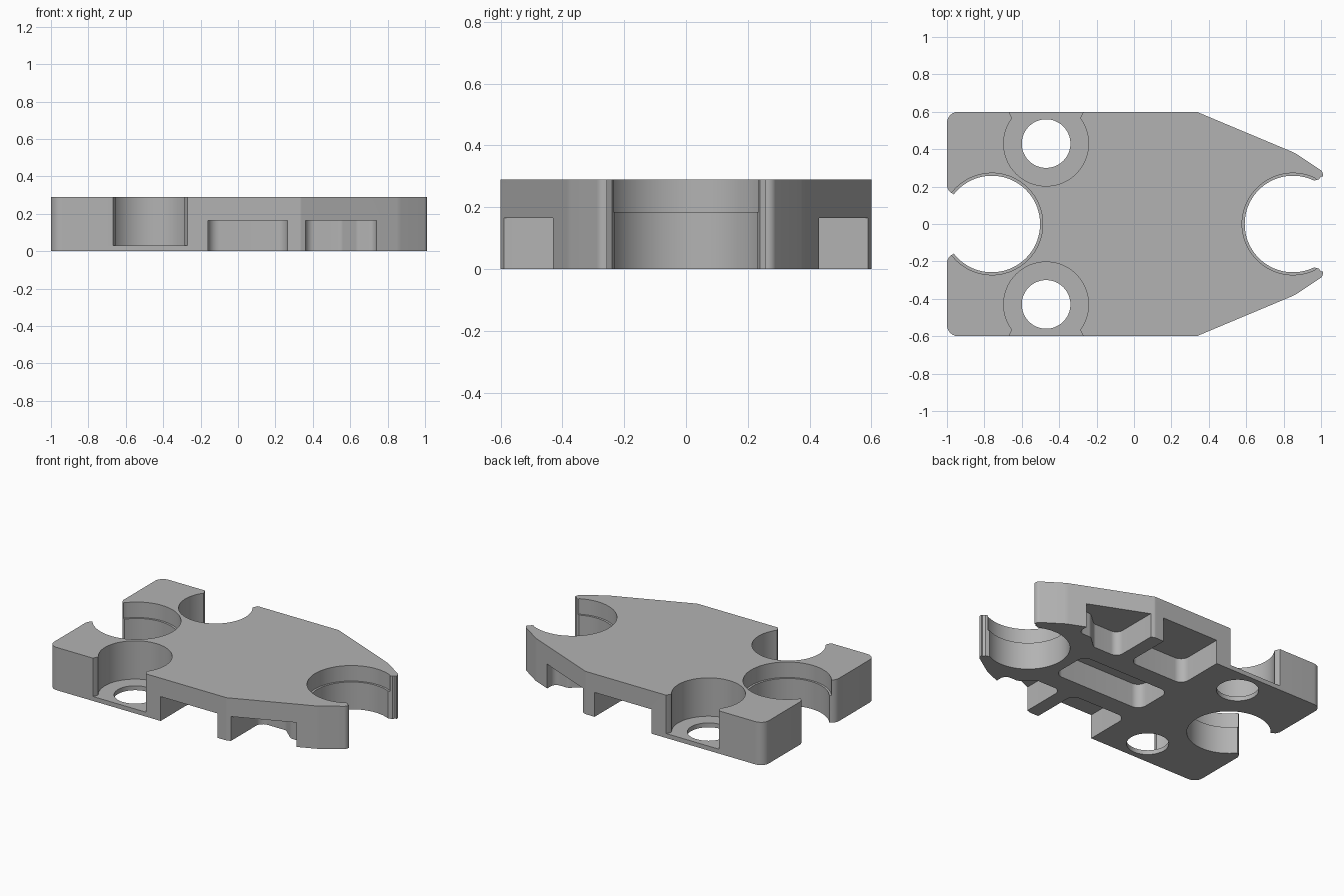
import bpy, bmesh, math
from mathutils import Vector

cube = bpy.data.objects.get("Cube")
if cube:
    bpy.data.objects.remove(cube, do_unlink=True)

TOP, POCKET, LEDGE, FLOOR = 0.29, 0.165, 0.195, 0.03


def rounded(corners, steps=8):
    """Outline from (x, y, radius) corners, each replaced by a true fillet arc."""
    out = []
    for i, (x, y, r) in enumerate(corners):
        p = Vector((x, y))
        a = (Vector(corners[i - 1][:2]) - p).normalized()
        b = (Vector(corners[(i + 1) % len(corners)][:2]) - p).normalized()
        if r == 0:
            out.append(p)
            continue
        half = a.angle(b) / 2
        centre = p + (a + b).normalized() * (r / math.sin(half))
        start = p + a * (r / math.tan(half)) - centre
        end = p + b * (r / math.tan(half)) - centre
        for k in range(steps + 1):
            t = k / steps
            out.append(centre + start.lerp(end, t).normalized() * r)
    return out


def arc(cx, cy, r, a0, a1, steps=56):
    angles = [math.radians(a0 + (a1 - a0) * k / steps) for k in range(steps + 1)]
    return [Vector((cx + r * math.cos(a), cy + r * math.sin(a))) for a in angles]


def mirrored(points, side):
    return [Vector((p.x, p.y * side)) for p in points]


def prism(name, points, z0, z1):
    bm = bmesh.new()
    base = bm.faces.new([bm.verts.new((p.x, p.y, z0)) for p in points])
    top = bmesh.ops.extrude_face_region(bm, geom=[base])["geom"]
    bmesh.ops.translate(bm, vec=(0, 0, z1 - z0),
                        verts=[v for v in top if isinstance(v, bmesh.types.BMVert)])
    bmesh.ops.recalc_face_normals(bm, faces=bm.faces)
    mesh = bpy.data.meshes.new(name)
    bm.to_mesh(mesh)
    bm.free()
    obj = bpy.data.objects.new(name, mesh)
    bpy.context.collection.objects.link(obj)
    return obj


# Plate outline, half of it mirrored across the long axis
half = [(-1, 0.6, 0.06), (0.335, 0.6, 0.03), (0.86, 0.38, 0.15), (1.01, 0.28, 0.03)]
lower = [(x, -y, r) for x, y, r in reversed(half)]
plate = prism("bracket_plate", rounded(half + lower), 0, TOP)

cutters = []


def cut(name, points, z0, z1):
    cutter = prism(name, points, z0, z1)
    cutter.hide_render = True
    cutters.append(cutter)


# Round end notches, slightly wider above the ledge
for label, r, z0, z1 in (("lower", 0.258, -0.1, LEDGE), ("upper", 0.272, LEDGE - 0.01, 0.5)):
    lip = [Vector(p) for p in ((-0.975, 0.165), (-0.99, 0.177), (-1.0, 0.2), (-1.1, 0.2))]
    rear = arc(-0.76, 0, r, -142, 142) + lip + mirrored(lip[::-1], -1)
    cut("rear_notch_" + label, rear, z0, z1)
    lip = [Vector(p) for p in ((0.975, 0.235), (0.99, 0.24), (1.0, 0.255), (1.1, 0.255))]
    front = arc(0.85, 0, r, 64, 296) + mirrored(lip, -1) + lip[::-1]
    cut("front_notch_" + label, front, z0, z1)

for side in (-1, 1):
    # Bolt seat open to the side, with its through hole
    flare = [Vector((-0.47 + dx, y)) for dx, y in
             ((-0.186, 0.575), (-0.2, 0.602), (-0.2, 0.7), (0.2, 0.7), (0.2, 0.602), (0.186, 0.575))]
    seat = arc(-0.47, 0.43, 0.227, 36, -216) + flare
    cut("bolt_seat", mirrored(seat, side), FLOOR, 0.5)
    cut("bolt_hole", mirrored(arc(-0.47, 0.43, 0.13, 0, 354, 59), side), -0.1, 0.2)
    # Underside pockets open to the side, leaving a post between them
    straight = rounded([(-0.16, 0.8, 0), (-0.16, 0.27, 0.06), (0.265, 0.27, 0.06), (0.265, 0.8, 0)])
    cut("straight_side_pocket", mirrored(straight, side), -0.1, POCKET)
    slanted = rounded([(0.36, 0.8, 0), (0.36, 0.27, 0.05), (0.55, 0.27, 0.04),
                       (0.64, 0.35, 0.04), (0.74, 0.35, 0.04), (0.74, 0.8, 0)])
    cut("slanted_side_pocket", mirrored(slanted, side), -0.1, POCKET)

# Central underside slot
slot = [(-0.16, -0.14, 0.06), (0.52, -0.14, 0.06), (0.52, 0.14, 0.06), (-0.16, 0.14, 0.06)]
cut("centre_slot", rounded(slot), -0.1, POCKET)

for cutter in cutters:
    mod = plate.modifiers.new(cutter.name, "BOOLEAN")
    mod.operation, mod.solver, mod.object = "DIFFERENCE", "EXACT", cutter

# Bake the cuts and remove the cutters
graph = bpy.context.evaluated_depsgraph_get()
plate_mesh = bpy.data.meshes.new_from_object(plate.evaluated_get(graph))
plate.modifiers.clear()
plate.data = plate_mesh
for cutter in cutters:
    bpy.data.objects.remove(cutter, do_unlink=True)

# Single grey finish
grey = bpy.data.materials.new("plain_grey")
grey.use_nodes = True
colour = (0.45, 0.45, 0.45, 1)
grey.diffuse_color = colour
grey.node_tree.nodes["Principled BSDF"].inputs["Base Color"].default_value = colour
plate.data.materials.clear()
plate.data.materials.append(grey)

bpy.ops.object.select_all(action="DESELECT")
plate.select_set(True)
bpy.context.view_layer.objects.active = plate
bpy.ops.object.shade_smooth_by_angle(angle=math.radians(30))
